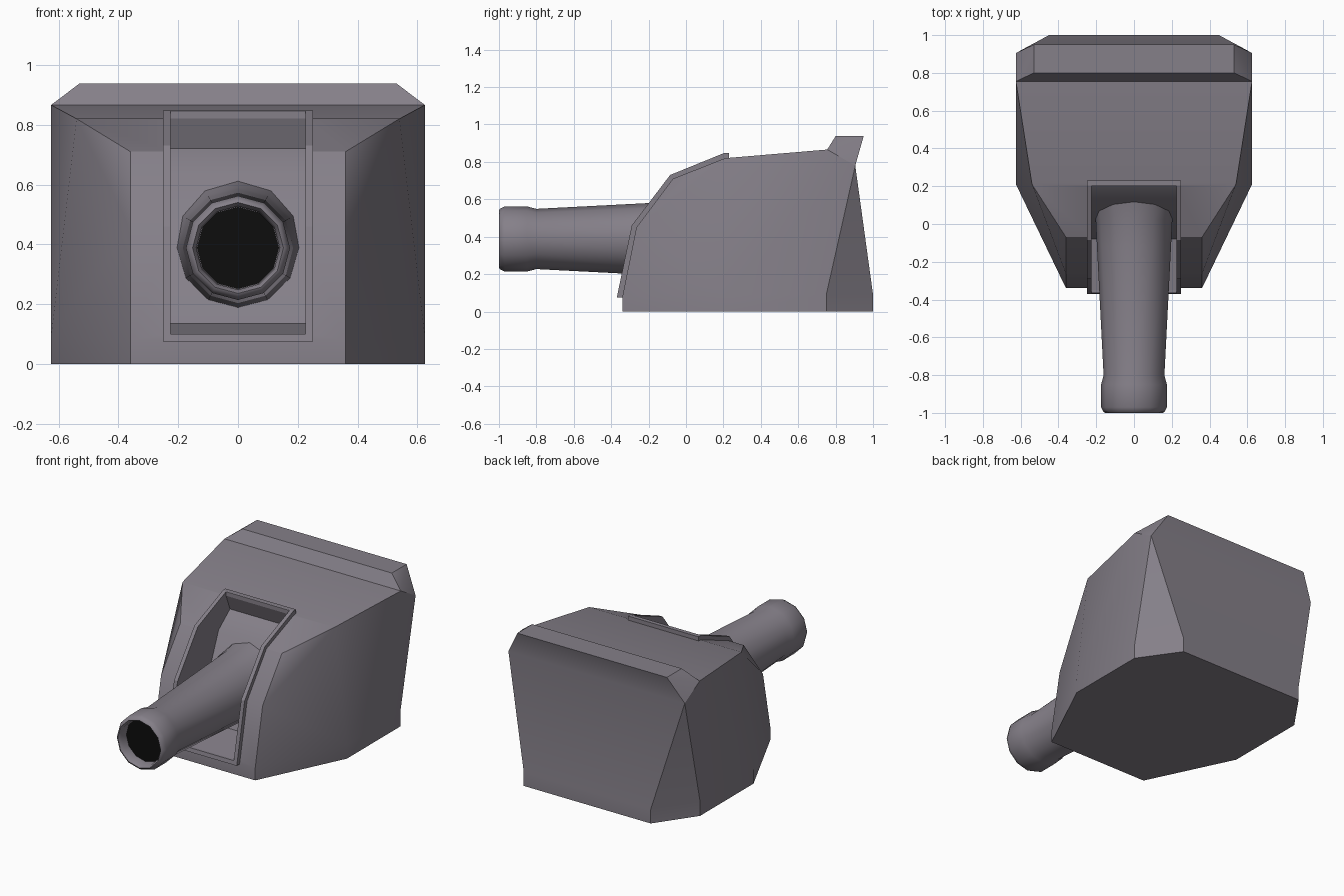
import bpy, bmesh, math

if "Cube" in bpy.data.objects:
    bpy.data.objects.remove(bpy.data.objects["Cube"])


def make_material(name, colour):
    mat = bpy.data.materials.new(name)
    mat.diffuse_color = (*colour, 1)
    mat.use_nodes = True
    mat.node_tree.nodes["Principled BSDF"].inputs["Base Color"].default_value = mat.diffuse_color
    return mat


METAL = make_material("gun_grey", (.235, .215, .25))
DARK = make_material("bore_black", (.004, .004, .004))


def make_object(name, verts, faces, material=METAL):
    mesh = bpy.data.meshes.new(name)
    mesh.from_pydata(verts, [], faces)
    bm = bmesh.new()
    bm.from_mesh(mesh)
    bmesh.ops.recalc_face_normals(bm, faces=bm.faces)
    bm.to_mesh(mesh)
    bm.free()
    mesh.materials.append(material)
    obj = bpy.data.objects.new(name, mesh)
    bpy.context.collection.objects.link(obj)
    return obj


def prism(name, profile, half_width):
    """Extrude a (y, z) profile across x."""
    n = len(profile)
    verts = [(s * half_width, y, z) for s in (-1, 1) for y, z in profile]
    faces = [list(range(n)), list(range(n, 2 * n))]
    faces += [(i, (i + 1) % n, (i + 1) % n + n, i + n) for i in range(n)]
    return make_object(name, verts, faces)


def cut(obj, cutter):
    mod = obj.modifiers.new("opening", 'BOOLEAN')
    mod.operation = 'DIFFERENCE'
    mod.solver = 'EXACT'
    mod.object = cutter
    bpy.context.view_layer.objects.active = obj
    bpy.ops.object.modifier_apply(modifier=mod.name)


def smooth(obj, degrees):
    bpy.ops.object.select_all(action='DESELECT')
    obj.select_set(True)
    bpy.context.view_layer.objects.active = obj
    bpy.ops.object.shade_smooth_by_angle(angle=math.radians(degrees))


def lathe(name, profile, centre_z, material=METAL, sides=12):
    """Rings of (y, radius) around an axis along y, with end caps."""
    verts = [(r * math.sin(2 * math.pi * k / sides), y,
              centre_z + r * math.cos(2 * math.pi * k / sides))
             for y, r in profile for k in range(sides)]
    faces = [(i * sides + k, i * sides + (k + 1) % sides,
              (i + 1) * sides + (k + 1) % sides, (i + 1) * sides + k)
             for i in range(len(profile) - 1) for k in range(sides)]
    last = (len(profile) - 1) * sides
    faces += [list(range(sides)), list(range(last, last + sides))]
    return make_object(name, verts, faces, material)


# Armoured housing: right-hand outline points, mirrored to the left
right = {
    "A0": (.36, -.34, 0), "A1": (.36, -.34, .08), "A2": (.36, -.265, .45),
    "B": (.36, -.07, .71), "C": (.54, .21, .82), "D": (.625, .755, .866),
    "J": (.53, .80, .938), "I": (.53, .95, .938), "H": (.625, .905, .78),
    "G1": (.45, 1, .09), "G0": (.45, 1, 0),
    "E0": (.625, .21, 0), "E1": (.625, .21, .09),
    "F0": (.625, .75, 0), "F1": (.625, .75, .09),
}
names = list(right)
count = len(names)
verts = list(right.values()) + [(-x, y, z) for x, y, z in right.values()]
side_faces = ["A0 E0 E1 A1", "A1 E1 A2", "A2 E1 C", "A2 C B", "E0 F0 F1 E1",
              "E1 D C", "E1 F1 H D", "F0 G0 G1 F1", "F1 G1 H", "D H I", "D I J"]
faces = []
for text in side_faces:
    ids = [names.index(n) for n in text.split()]
    faces += [ids, [i + count for i in reversed(ids)]]
faces += [(i, i + 1, i + 1 + count, i + count) for i in range(10)]
floor = [names.index(n) for n in ("A0", "E0", "F0", "G0")]
faces.append(floor + [i + count for i in reversed(floor)])
housing = make_object("housing", verts, faces)

# Raised frame following the front slope
frame = prism("opening_frame", [
    (-.37, .075), (-.29, .46), (-.085, .73), (.205, .848), (.23, .848),
    (.23, .81), (-.06, .70), (-.255, .445), (-.33, .075)], .25)

# Recess cut through frame and housing, with a sloped mantlet wall behind
cutter = prism("opening_cutter", [
    (-.6, .10), (-.35, .10), (-.08, .135), (.125, .63), (.24, .72),
    (.20, .82), (.20, 1), (-.6, 1)], .225)
cut(housing, cutter)
cut(frame, cutter)
bpy.data.objects.remove(cutter)
smooth(housing, 30)

# Gun barrel with muzzle swell and flared base
barrel = lathe("barrel", [
    (-.93, .138), (-.98, .14), (-1, .152), (-.995, .162), (-.97, .174),
    (-.85, .174), (-.80, .161), (-.12, .196), (.02, .203), (.14, .228)], .388)
smooth(barrel, 50)

# Dark bore
lathe("bore", [(-.935, .137), (-.925, .137)], .388, DARK)
